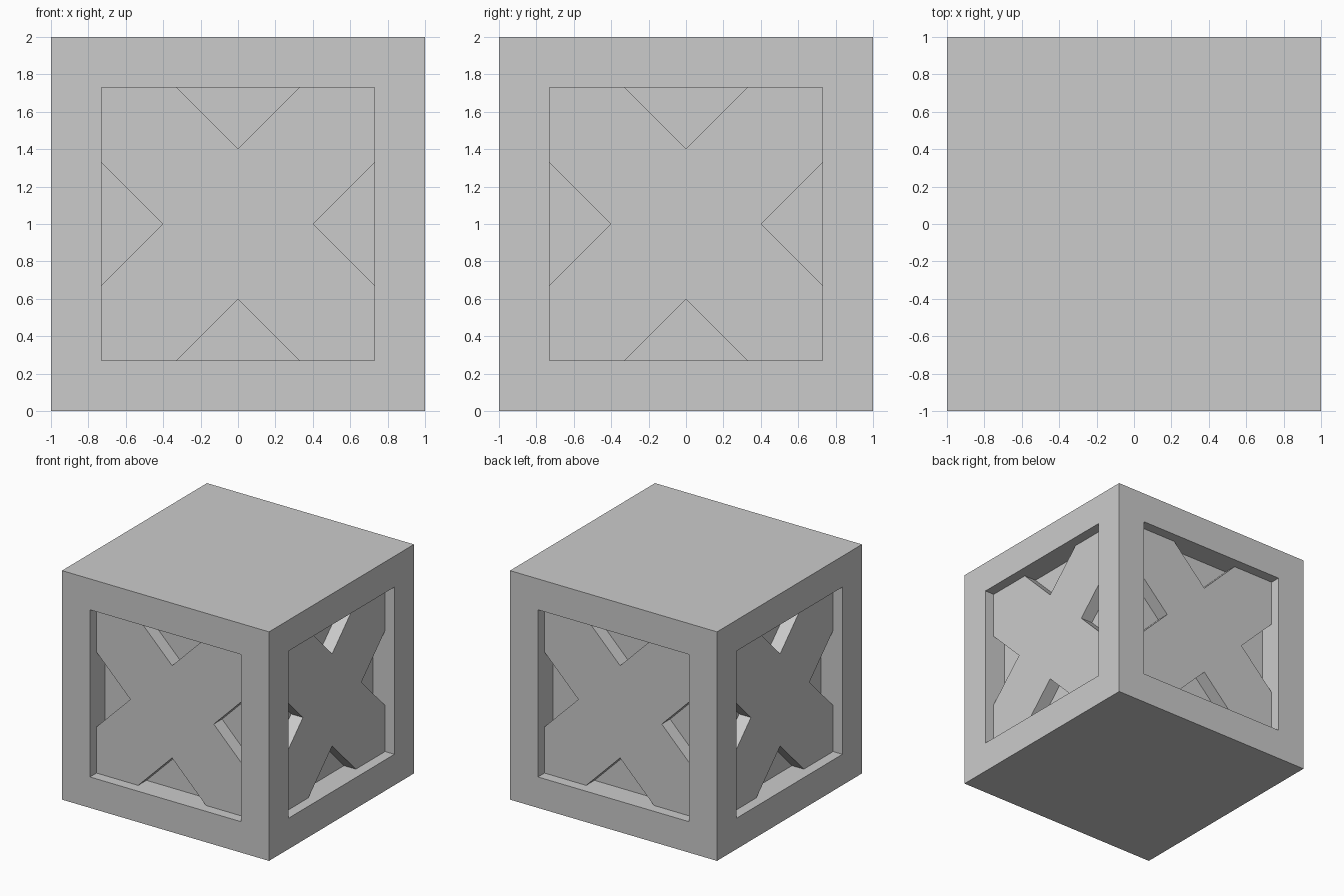
import bpy, bmesh
from math import pi
from mathutils import Matrix

if "Cube" in bpy.data.objects:
    bpy.data.objects.remove(bpy.data.objects["Cube"])

OPEN = 0.73      # half width of each side opening
NOTCH = 0.403    # distance of the brace notches from the panel centre
PANEL = 0.205    # depth of the recessed panel
BRACE = 0.09     # depth of the brace face below the frame


def finish(bm, name):
    bmesh.ops.recalc_face_normals(bm, faces=bm.faces)
    mesh = bpy.data.meshes.new(name)
    bm.to_mesh(mesh)
    bm.free()
    ob = bpy.data.objects.new(name, mesh)
    bpy.context.collection.objects.link(ob)
    return ob


# Crate body: cube with the four side faces inset, then pushed straight in
bm = bmesh.new()
bmesh.ops.create_cube(bm, size=2, matrix=Matrix.Translation((0, 0, 1)))
bm.normal_update()
sides = [f for f in bm.faces if abs(f.normal.z) < 0.5]
bmesh.ops.inset_individual(bm, faces=sides, thickness=1 - OPEN, depth=0,
                           use_even_offset=True)
bm.normal_update()
for f in bmesh.ops.extrude_discrete_faces(bm, faces=sides)["faces"]:
    f.normal_update()
    bmesh.ops.translate(bm, verts=f.verts, vec=f.normal * -PANEL)
finish(bm, "crate_body")

# X-shaped brace outline: one quarter, turned four times
a = OPEN - NOTCH
quarter = [(NOTCH, 0), (OPEN, a), (OPEN, OPEN), (a, OPEN)]
outline = []
for k in range(4):
    for x, z in quarter:
        for _ in range(k):
            x, z = -z, x
        outline.append((x, z))

# One brace on each side
for k, side in enumerate(("front", "right", "back", "left")):
    bm = bmesh.new()
    face = bm.faces.new([bm.verts.new((x, -1 + BRACE, z + 1)) for x, z in outline])
    ext = bmesh.ops.extrude_face_region(bm, geom=[face], use_keep_orig=True)
    verts = [v for v in ext["geom"] if isinstance(v, bmesh.types.BMVert)]
    bmesh.ops.translate(bm, verts=verts, vec=(0, PANEL - BRACE + 0.002, 0))
    bmesh.ops.rotate(bm, verts=bm.verts, matrix=Matrix.Rotation(k * pi / 2, 3, 'Z'))
    finish(bm, side + "_brace")
